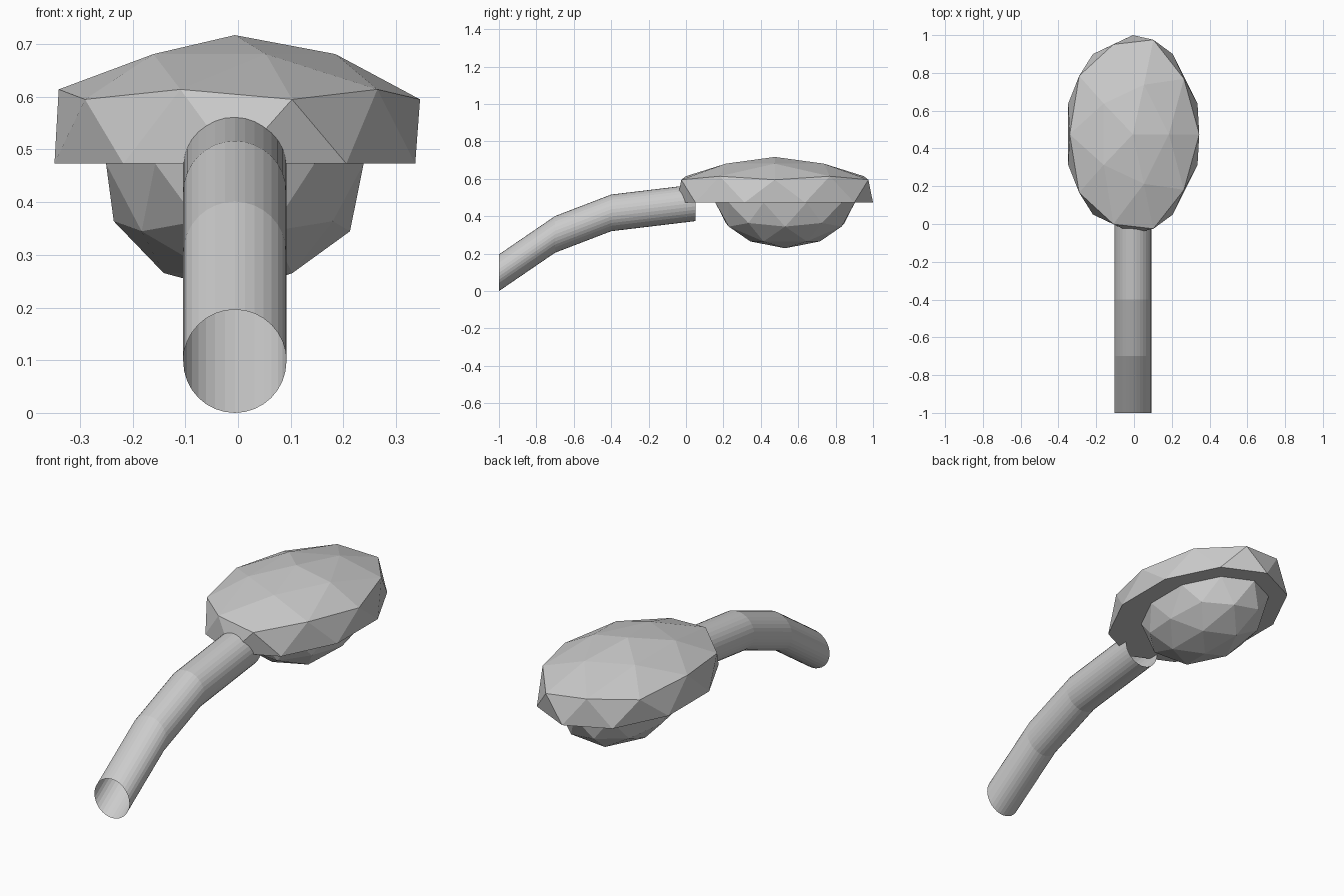
import bpy, bmesh, math

if "Cube" in bpy.data.objects:
    bpy.data.objects.remove(bpy.data.objects["Cube"])

CX = -0.006   # shared centre line
RIM = 0.473   # height of the shade's underside


def add_object(name, bm):
    mesh = bpy.data.meshes.new(name)
    bmesh.ops.recalc_face_normals(bm, faces=bm.faces)
    bm.to_mesh(mesh)
    bm.free()
    obj = bpy.data.objects.new(name, mesh)
    bpy.context.collection.objects.link(obj)
    return obj


def half_icosphere(side):
    """Upper (side=1) or lower (side=-1) half of an 80-face icosphere."""
    bm = bmesh.new()
    bmesh.ops.create_icosphere(bm, subdivisions=2, radius=1)
    drop = [v for v in bm.verts if v.co.z * side < -0.05]
    bmesh.ops.delete(bm, geom=drop, context='VERTS')
    return bm


# Lamp shade: faceted dome with a tucked-in rim and flat underside
bm = half_icosphere(1)
# (lowest unit height, x scale, y scale, world height)
levels = [(0.95, 0.36, 0.52, 0.717), (0.8, 0.363, 0.525, 0.681),
          (0.5, 0.393, 0.588, 0.614), (0.4, 0.393, 0.588, 0.595),
          (-1, 0.36, 0.525, RIM)]
for v in bm.verts:
    _, sx, sy, z = next(l for l in levels if v.co.z > l[0])
    v.co = (CX + v.co.x * sx, 0.475 + v.co.y * sy, z)
bmesh.ops.holes_fill(bm, edges=[e for e in bm.edges if e.is_boundary], sides=0)
add_object("lamp_shade", bm)

# Glass bowl: lower half of a stretched icosphere under the shade
bm = half_icosphere(-1)
for v in bm.verts:
    v.co = (CX + v.co.x * 0.257, 0.53 + v.co.y * 0.373, RIM + v.co.z * 0.244)
add_object("lamp_bowl", bm)

# Arm: open tube made of upright circular sections along a bent path
SIDES, R = 32, 0.098
path = [(-1.0, R), (-0.7, 0.303), (-0.4, 0.418), (0.05, 0.472)]
bm = bmesh.new()
rings = []
for y, z in path:
    rings.append([bm.verts.new((CX + R * math.cos(2 * math.pi * i / SIDES), y,
                                z + R * math.sin(2 * math.pi * i / SIDES)))
                  for i in range(SIDES)])
for a, b in zip(rings, rings[1:]):
    for i in range(SIDES):
        j = (i + 1) % SIDES
        bm.faces.new((a[i], a[j], b[j], b[i]))
add_object("lamp_arm", bm)
